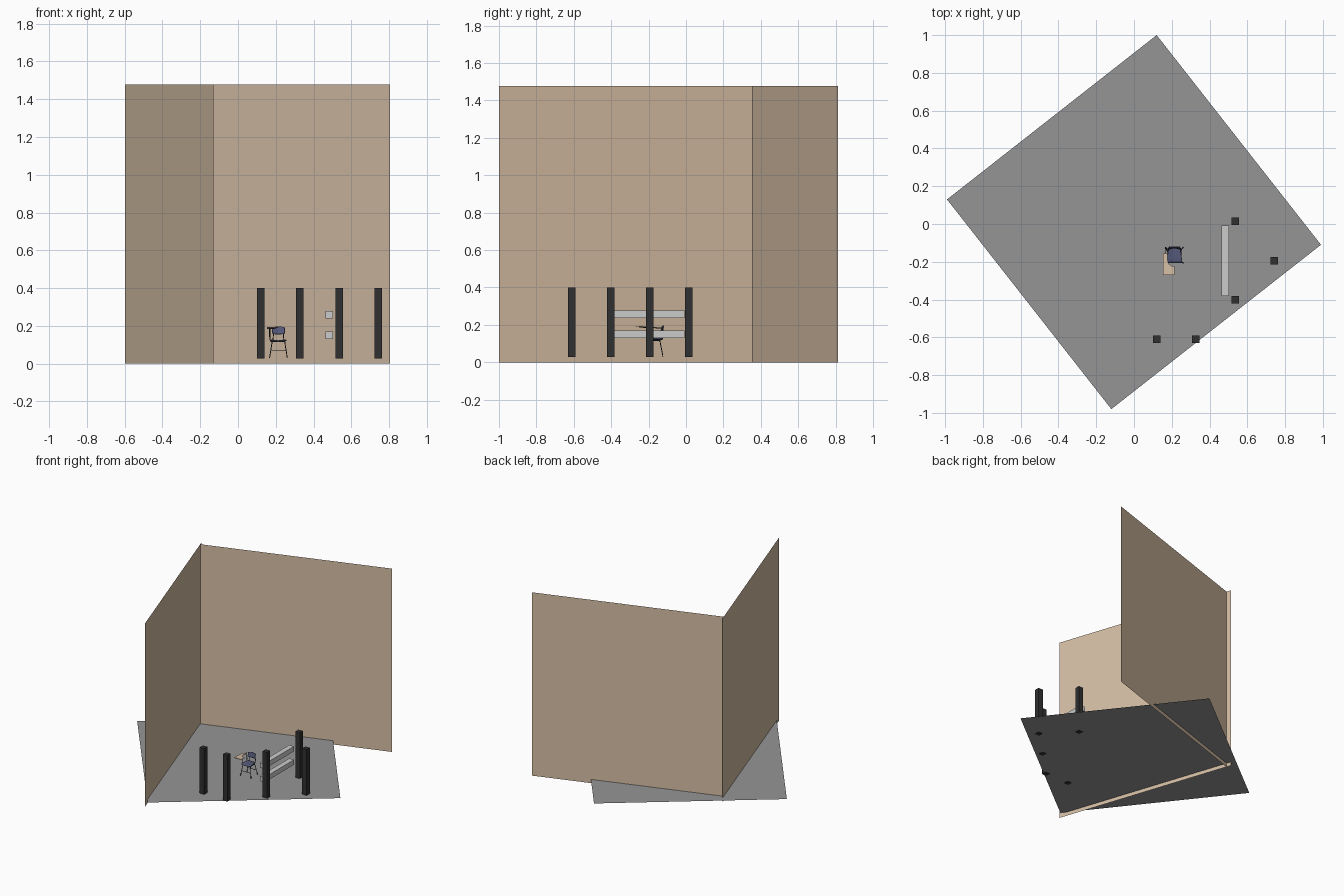
import bpy, bmesh, math
from mathutils import Vector

if "Cube" in bpy.data.objects:
    bpy.data.objects.remove(bpy.data.objects["Cube"])


def material(name, rgb):
    m = bpy.data.materials.new(name)
    m.diffuse_color = (*rgb, 1)
    m.use_nodes = True
    m.node_tree.nodes["Principled BSDF"].inputs["Base Color"].default_value = m.diffuse_color
    return m


TAN = material("tan", (0.66, 0.51, 0.37))
BLACK = material("black", (0.03, 0.03, 0.03))
BLUE = material("dark_blue", (0.09, 0.1, 0.19))
FLOOR = material("floor_grey", (0.3, 0.3, 0.3))


def mesh_object(name, verts, faces, mat=None):
    me = bpy.data.meshes.new(name)
    me.from_pydata(verts, [], faces)
    ob = bpy.data.objects.new(name, me)
    bpy.context.collection.objects.link(ob)
    if mat:
        me.materials.append(mat)
    return ob


def box(name, lo, hi, mat=None):
    lo, hi = Vector(lo), Vector(hi)
    bpy.ops.mesh.primitive_cube_add(size=1, location=(lo + hi) / 2)
    ob = bpy.context.object
    ob.name = name
    ob.scale = hi - lo
    if mat:
        ob.data.materials.append(mat)
    return ob


def wall(name, a, b, z0, z1):
    return mesh_object(name, [(*a, z0), (*b, z0), (*b, z1), (*a, z1)], [(0, 1, 2, 3)], TAN)


def tube(name, pts, r=0.0024):
    cu = bpy.data.curves.new(name, 'CURVE')
    cu.dimensions = '3D'
    cu.bevel_depth = r
    cu.bevel_resolution = 1
    cu.use_fill_caps = True
    sp = cu.splines.new('POLY')
    sp.points.add(len(pts) - 1)
    for p, co in zip(sp.points, pts):
        p.co = (*co, 1)
    ob = bpy.data.objects.new(name, cu)
    bpy.context.collection.objects.link(ob)
    cu.materials.append(BLACK)
    return ob


def shell(name, func, n, mat, thick):
    # curved panel from a function of u, v in -1..1
    verts = [func(2 * i / n - 1, 2 * j / n - 1) for j in range(n + 1) for i in range(n + 1)]
    w = n + 1
    faces = [(j * w + i, j * w + i + 1, (j + 1) * w + i + 1, (j + 1) * w + i)
             for j in range(n) for i in range(n)]
    ob = mesh_object(name, verts, faces, mat)
    for p in ob.data.polygons:
        p.use_smooth = True
    s = ob.modifiers.new("thickness", 'SOLIDIFY')
    s.thickness = thick
    s.offset = 0
    return ob


# Floor sheet, turned on the spot
G = 0.03
mesh_object("floor", [(-0.12, -0.98, G), (0.99, -0.11, G), (0.12, 1.0, G), (-0.99, 0.13, G)],
            [(0, 1, 2, 3)], FLOOR)

# Two thin walls meeting near the left corner
wall("side_wall", (-0.13, -1.0), (-0.597, 0.39), 0, 1.477)
wall("back_wall", (-0.585, 0.355), (0.805, 0.813), 0, 1.477)

# Square posts
for i, (x, y) in enumerate([(0.12, -0.61), (0.327, -0.61), (0.535, -0.402),
                            (0.535, 0.014), (0.743, -0.195)]):
    box(f"post_{i + 1}", (x - 0.02, y - 0.02, 0.028), (x + 0.02, y + 0.02, 0.4), BLACK)

# Two stacked rails
for name, z in (("lower_rail", 0.13), ("upper_rail", 0.238)):
    box(name, (0.462, -0.382, z), (0.504, -0.008, z + 0.04))

# Chair: seat and curved backrest
CX, CY = 0.214, -0.165


def seat_point(u, v):
    half = 0.036 + 0.006 * -v
    return (CX + half * u, CY + 0.04 * v, 0.122 + 0.005 * u * u - 0.004 * max(0, -v) ** 3)


def back_point(u, v):
    h = 0.02 * (1 - 0.25 * u ** 4)
    return (CX + 0.033 * u, -0.124 - 0.008 * u * u + 0.004 * v, 0.176 + h * v)


shell("seat", seat_point, 8, BLUE, 0.004)
shell("backrest", back_point, 8, BLUE, 0.004)

# Tubular frame: splayed legs, backrest uprights and stretchers
for side, s in (("left", -1), ("right", 1)):
    foot, top = CX + 0.047 * s, CX + 0.034 * s
    tube(f"{side}_leg_frame", [(foot, -0.207, G), (top, -0.195, 0.112), (top, -0.188, 0.117),
                               (top, -0.145, 0.117), (top, -0.139, 0.112), (foot, -0.123, G)])
    tube(f"{side}_back_upright", [(top - 0.006 * s, -0.15, 0.117), (top - 0.006 * s, -0.128, 0.122),
                                  (top - 0.006 * s, -0.122, 0.135), (top - 0.01 * s, -0.121, 0.187)])
for name, y in (("front_stretcher", -0.2015), ("rear_stretcher", -0.1305)):
    tube(name, [(CX - 0.041, y, 0.068), (CX + 0.041, y, 0.068)], 0.0018)
tube("under_seat_bar", [(CX - 0.034, -0.167, 0.116), (CX + 0.034, -0.167, 0.116)])

# Writing tablet and its bent arm
outline = [(0.153, -0.27), (0.215, -0.27), (0.215, -0.224), (0.196, -0.221), (0.183, -0.21),
           (0.178, -0.19), (0.176, -0.155), (0.153, -0.155)]
slope = lambda y: 0.189 - 0.06 * (y + 0.2)
tablet = mesh_object("writing_tablet", [(x, y, slope(y)) for x, y in outline],
                     [tuple(range(len(outline)))], TAN)
sol = tablet.modifiers.new("thickness", 'SOLIDIFY')
sol.thickness = 0.004
sol.offset = 0
tube("tablet_arm", [(0.18, -0.15, 0.117), (0.172, -0.135, 0.12), (0.168, -0.126, 0.13),
                    (0.166, -0.124, 0.176), (0.166, -0.13, 0.183), (0.166, -0.25, 0.188)])
tube("tablet_brace", [(0.18, -0.187, 0.117), (0.17, -0.187, 0.122), (0.17, -0.19, 0.185),
                      (0.2, -0.25, 0.188)])
